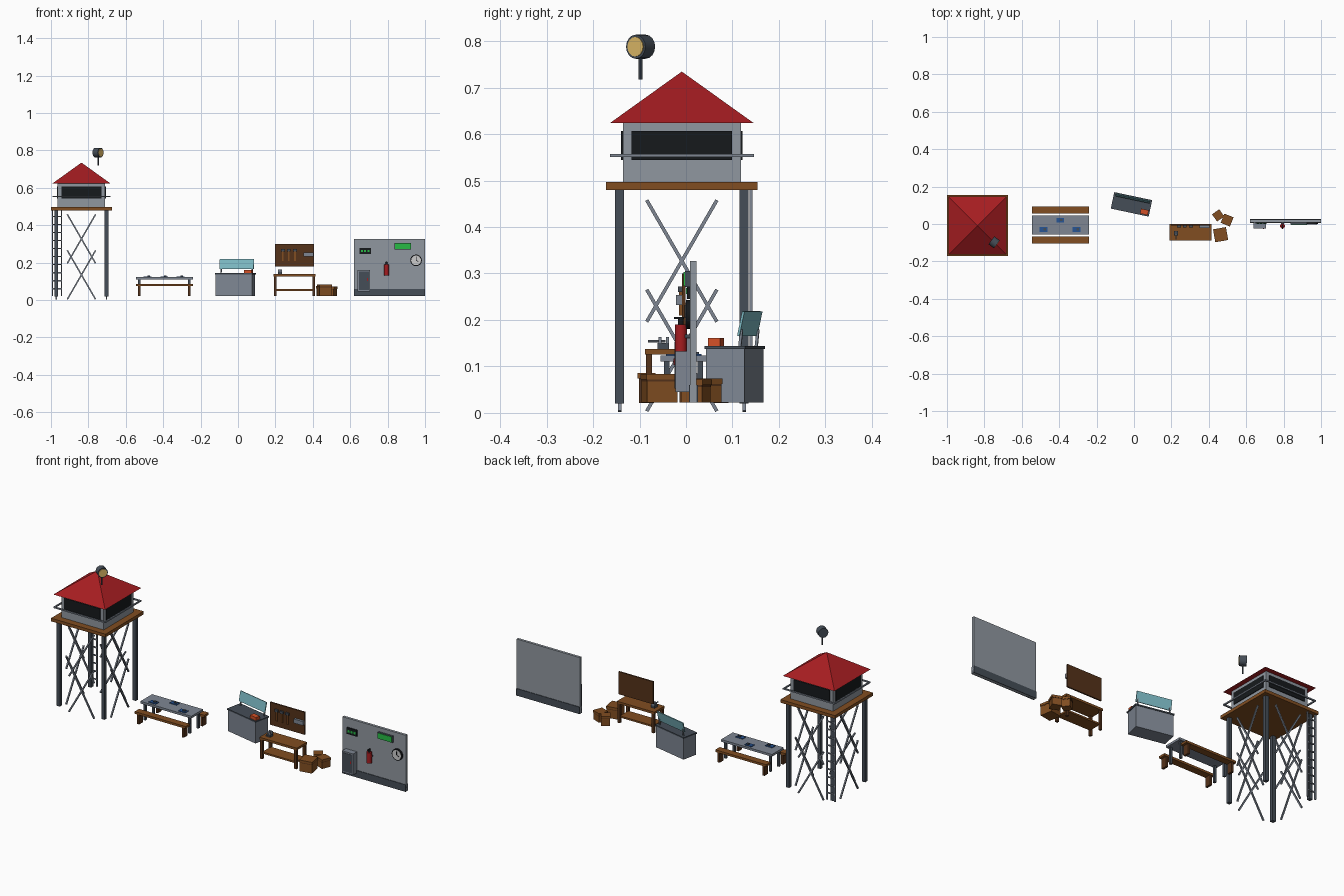
import bpy
from math import radians, pi, sin, cos
from mathutils import Vector, Matrix

if "Cube" in bpy.data.objects:
    bpy.data.objects.remove(bpy.data.objects["Cube"])


def mat(name, r, g, b):
    m = bpy.data.materials.new(name)
    m.diffuse_color = (r, g, b, 1)
    m.use_nodes = True
    m.node_tree.nodes["Principled BSDF"].inputs["Base Color"].default_value = (r, g, b, 1)
    return m


STEEL = mat("dark_steel", .06, .075, .095)
GREY = mat("grey_metal", .21, .24, .29)
LIGHT = mat("pale_metal", .28, .31, .35)
WOOD = mat("wood", .22, .075, .015)
DARKWOOD = mat("dark_wood", .09, .032, .01)
RED = mat("red", .38, .012, .015)
BLACK = mat("black", .008, .01, .012)
LAMP = mat("lamp_yellow", .75, .5, .14)
BLUE = mat("blue", .02, .09, .3)
GLASS = mat("teal_glass", .2, .48, .54)
ORANGE = mat("orange", .65, .08, .02)
GREEN = mat("green", .02, .5, .06)
WHITE = mat("white", .8, .8, .8)

ground = 0.022  # base level of everything but the lowest braces


def finish(name, material, matrix):
    ob = bpy.context.object
    ob.name = name
    ob.matrix_world = matrix
    ob.data.materials.append(material)
    return ob


def box(name, size, loc, material, base=Matrix(), tilt=0, axis='X'):
    bpy.ops.mesh.primitive_cube_add(size=1)
    ob = bpy.context.object
    ob.data.transform(Matrix.Diagonal((*size, 1)))
    return finish(name, material,
                  base @ Matrix.Translation(loc) @ Matrix.Rotation(tilt, 4, axis))


def rod(name, start, end, radius, material, sides=16, base=Matrix()):
    a, b = Vector(start), Vector(end)
    bpy.ops.mesh.primitive_cylinder_add(vertices=sides, radius=radius, depth=(b - a).length)
    turn = (b - a).to_track_quat('Z', 'Y').to_matrix().to_4x4()
    ob = finish(name, material, base @ Matrix.Translation((a + b) / 2) @ turn)
    bpy.ops.object.shade_smooth_by_angle(angle=radians(40))
    return ob


def place(x, y, degrees=0):
    return Matrix.Translation((x, y, 0)) @ Matrix.Rotation(radians(degrees), 4, 'Z')


# Watchtower: platform, cabin and pyramid roof
tower = place(-.837, -.009)
box("tower_platform", (.326, .326, .017), (0, 0, .488), WOOD, tower)
box("tower_cabin", (.254, .254, .127), (0, 0, .56), LIGHT, tower)
bpy.ops.mesh.primitive_cone_add(vertices=4, radius1=.155 * 2 ** .5, depth=.111)
bpy.context.object.data.transform(Matrix.Rotation(pi / 4, 4, 'Z'))
finish("tower_roof", RED, tower @ Matrix.Translation((0, 0, .679)))

# Each tower side: leg, window, rail and two crossed brace pairs
for i in range(4):
    side = tower @ Matrix.Rotation(i * pi / 2, 4, 'Z')
    box("tower_leg", (.019, .019, .46), (.134, -.134, .25), STEEL, side)
    box("tower_window", (.216, .008, .063), (0, -.1265, .5755), BLACK, side)
    box("tower_rail", (.31, .007, .007), (0, -.1515, .554), GREY, side)
    for z in (.327, .1345):
        for sign in (-1, 1):
            box("tower_brace", (.0075, .0075, .302), (0, -.134, z), GREY, side,
                sign * radians(30), 'Y')

# Ladder on the rear corner
for x in (-.992, -.944):
    box("ladder_rail", (.007, .007, .458), (x, .14, .251), GREY)
for i in range(10):
    box("ladder_rung", (.048, .006, .006), (-.968, .14, .06 + i * .043), GREY)

# Searchlight
lamp = place(-.748, -.098)
aim = Vector((.8, -.6, 0))
mid = Vector((0, 0, .788))
rod("searchlight_post", (0, 0, .718), (0, 0, .77), .0045, STEEL, 8, lamp)
rod("searchlight_body", mid - aim * .018, mid + aim * .017, .026, STEEL, 16, lamp)
rod("searchlight_lens", mid + aim * .014, mid + aim * .019, .021, LAMP, 16, lamp)

# Mess table with benches and trays
table = place(-.394, -.005)
box("table_top", (.305, .1, .012), (0, 0, .117), GREY, table)
for x in (-.134, .134):
    for y in (-.036, .036):
        box("table_leg", (.012, .012, .09), (x, y, .067), STEEL, table)
for y in (-.08, .08):
    box("bench_seat", (.305, .038, .012), (0, y, .08), WOOD, table)
    for x in (-.134, .134):
        box("bench_leg", (.012, .032, .054), (x, y, .048), DARKWOOD, table)
for x, y in ((-.09, -.025), (0, .025), (.087, -.025)):
    box("meal_tray", (.042, .026, .004), (x, y, .125), BLUE, table)
    box("tray_food", (.014, .012, .005), (x + .006, y + .002, .129), STEEL, table)

# Angled service counter with a leaning glass screen
counter = place(-.0135, .105, -12)
box("counter_body", (.198, .084, .115), (0, 0, .08), GREY, counter)
box("counter_top", (.207, .09, .007), (0, 0, .1405), STEEL, counter)
box("glass_screen", (.187, .005, .054), (0, .033, .192), GLASS, counter, radians(-12))
for x in (-.085, .085):
    box("screen_post", (.006, .006, .04), (x, .031, .16), GREY, counter, radians(-6))
box("counter_box", (.042, .027, .017), (.076, -.025, .1525), ORANGE, counter)

# Workbench with lower shelf
bench = place(.302, -.044)
box("workbench_top", (.224, .088, .012), (0, 0, .132), WOOD, bench)
box("workbench_shelf", (.2, .072, .009), (0, 0, .054), WOOD, bench)
for x in (-.102, .102):
    for y in (-.036, .036):
        box("workbench_leg", (.013, .013, .105), (x, y, .0745), DARKWOOD, bench)

# Vise
box("vise_base", (.022, .024, .013), (-.077, -.005, .144), STEEL, bench)
for y in (-.012, .004):
    box("vise_jaw", (.022, .007, .013), (-.077, y, .157), GREY, bench)
rod("vise_screw", (-.077, -.038, .154), (-.077, 0, .154), .003, GREY, 8, bench)

# Tool board
board = place(.302, -.005)
box("tool_board", (.208, .008, .122), (0, 0, .239), DARKWOOD, board)
for x, tall in ((-.062, .06), (-.03, .06), (.003, .06)):
    box("tool_handle", (.009, .007, tall), (x, -.007, .24), WOOD, board)
    box("tool_head", (.02, .009, .012), (x, -.008, .266), STEEL, board)
box("power_tool", (.055, .014, .022), (.075, -.01, .243), GREY, board)

# Crates, each with an overhanging lid
for x, y, wide, high, turn in ((.463, -.057, .066, .062, 10), (.498, .021, .049, .05, -22),
                               (.45, .046, .043, .052, 35)):
    crate = place(x, y, turn)
    box("crate_body", (wide, wide, high - .012), (0, 0, ground + high / 2 - .006), WOOD, crate)
    box("crate_band", (wide + .001, wide + .001, .004), (0, 0, ground + high - .014), DARKWOOD, crate)
    box("crate_lid", (wide + .004, wide + .004, .012), (0, 0, ground + high - .006), WOOD, crate)

# Wall with skirting
wall = place(.81, .016)
box("wall_panel", (.38, .014, .305), (0, 0, .1745), LIGHT, wall)
box("wall_skirting", (.38, .02, .038), (0, 0, .041), STEEL, wall)

# Wall cabinet
box("cabinet_body", (.066, .032, .115), (-.137, -.023, .1025), GREY, wall)
box("cabinet_door", (.054, .003, .1), (-.137, -.039, .1025), STEEL, wall)
box("cabinet_handle", (.005, .004, .014), (-.117, -.041, .11), RED, wall)

# Indicator panel
box("indicator_panel", (.06, .008, .034), (-.13, -.01, .262), BLACK, wall)
for i in (-1, 0, 1):
    box("indicator_light", (.011, .003, .013), (-.13 + i * .018, -.0145, .262), GREEN, wall)

# Exit sign
box("sign_case", (.088, .012, .034), (.072, -.012, .288), STEEL, wall)
box("sign_face", (.084, .006, .03), (.072, -.018, .288), GREEN, wall)

# Fire extinguisher
rod("extinguisher_tank", (-.016, -.027, .132), (-.016, -.027, .19), .013, RED, 16, wall)
rod("extinguisher_neck", (-.016, -.027, .19), (-.016, -.027, .203), .006, BLACK, 12, wall)
box("extinguisher_lever", (.006, .022, .004), (-.016, -.031, .204), BLACK, wall)
box("extinguisher_bracket", (.018, .012, .008), (-.016, -.012, .165), STEEL, wall)

# Clock
hub = Vector((.142, 0, .212))
rod("clock_rim", hub, hub + Vector((0, -.016, 0)), .031, BLACK, 24, wall)
rod("clock_face", hub, hub + Vector((0, -.0175, 0)), .026, WHITE, 24, wall)
for angle, reach in ((0, .02), (2 * pi / 3, .014)):
    tip = Vector((sin(angle), 0, cos(angle))) * reach
    box("clock_hand", (.003, .002, reach), hub + tip / 2 + Vector((0, -.018, 0)),
        BLACK, wall, angle, 'Y')
